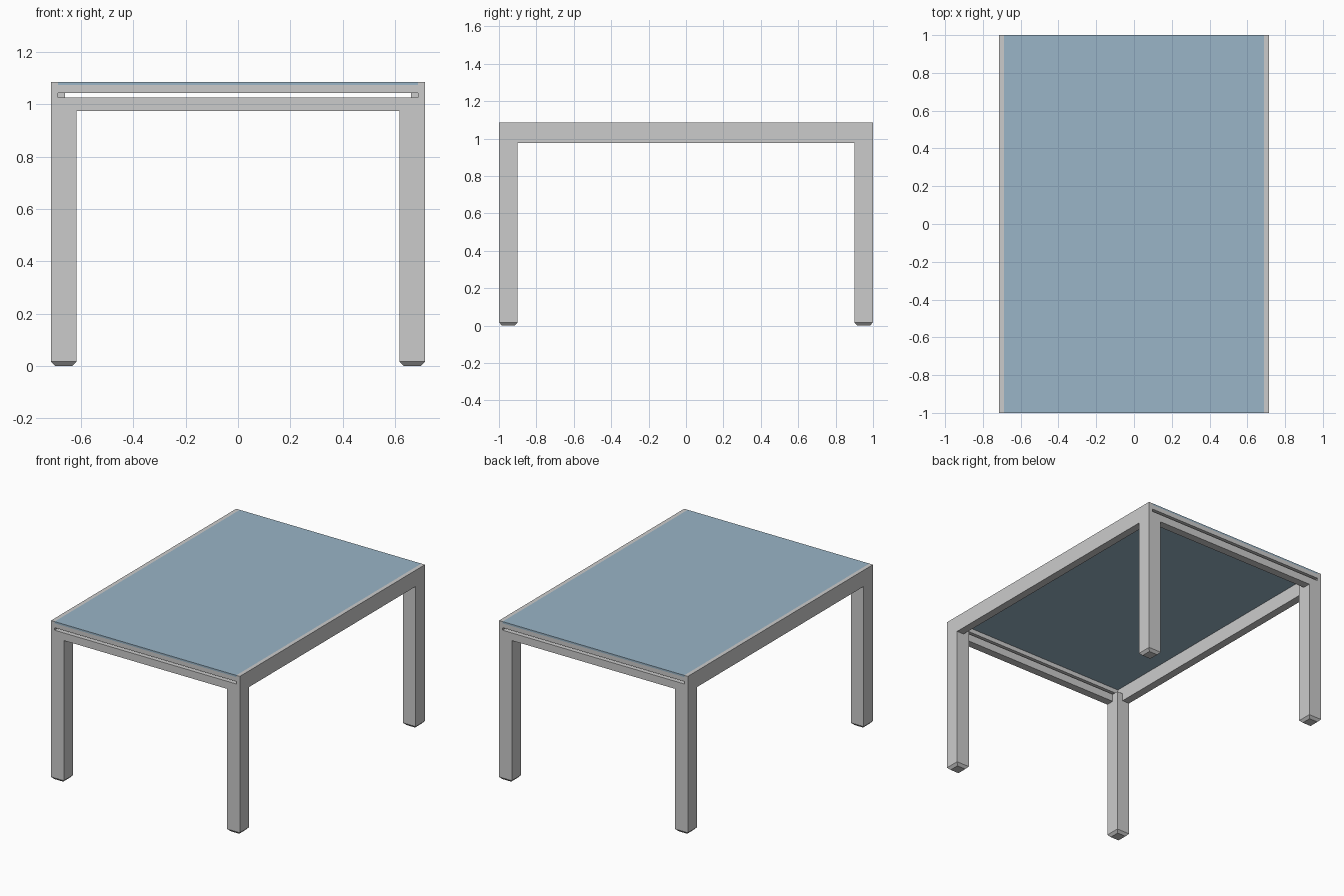
import bpy, bmesh

if "Cube" in bpy.data.objects:
    bpy.data.objects.remove(bpy.data.objects["Cube"])

# Main sizes
HX, HY, TOP = 0.714, 1.0, 1.086     # outer half width, half length, height
RAIL = 0.054                        # rail thickness
IX, IY = HX - RAIL, HY - RAIL       # inner faces of the rails
LX, LY = 0.617, 0.90                # inner faces of the legs
GX, GZ = 0.687, 1.074               # glass half width and underside
APRON = 0.975                       # underside of the rails
S0, S1 = 1.027, 1.044               # slot in the end rails
FOOT, CHAMFER = 0.017, 0.016


def box(name, lo, hi):
    bm = bmesh.new()
    bmesh.ops.create_cube(bm, size=1.0)
    for v in bm.verts:
        v.co = [lo[i] if v.co[i] < 0 else hi[i] for i in range(3)]
    mesh = bpy.data.meshes.new(name)
    bm.to_mesh(mesh)
    bm.free()
    ob = bpy.data.objects.new(name, mesh)
    bpy.context.collection.objects.link(ob)
    return ob


def mirror(ob, x, y):
    m = ob.modifiers.new("Mirror", 'MIRROR')
    m.use_axis = (x, y, False)
    m.use_mirror_merge = False


def cut(ob, cutter):
    m = ob.modifiers.new("Cut", 'BOOLEAN')
    m.operation = 'DIFFERENCE'
    m.solver = 'EXACT'
    m.object = cutter
    cutter.hide_render = True
    cutter.hide_set(True)


# Glass panel lying flush between the long rails
glass = box("glass_top", (-GX, -HY, GZ), (GX, HY, TOP))
mat = bpy.data.materials.new("blue_glass")
mat.diffuse_color = (0.32, 0.46, 0.57, 1)
mat.use_nodes = True
mat.node_tree.nodes["Principled BSDF"].inputs["Base Color"].default_value = mat.diffuse_color
glass.data.materials.append(mat)

# Long side rails: rebated for the glass, notched at both ends for the slot
rails = box("side_rails", (IX, -HY, APRON), (HX, HY, TOP))
cut(rails, box("glass_rebate_cutter", (0.6, -1.1, GZ), (GX, 1.1, 1.2)))
slot = box("slot_cutter", (0.6, IY, S0), (GX, 1.1, S1))
mirror(slot, False, True)
cut(rails, slot)
mirror(rails, True, False)

# End rails, split by the slot into a lower rail and a thin upper bar
mirror(box("end_rails", (-IX, IY, APRON), (IX, HY, S0)), False, True)
mirror(box("end_upper_bars", (-IX, IY, S1), (IX, HY, GZ)), False, True)

# Legs with a chamfered foot, and the inner corner blocks above them
mirror(box("legs", (LX, LY, FOOT), (HX, HY, APRON)), True, True)
feet = box("feet", (LX, LY, 0), (HX, HY, FOOT))
for v in feet.data.vertices:
    if v.co.z < FOOT / 2:
        v.co.x += CHAMFER if v.co.x < (LX + HX) / 2 else -CHAMFER
        v.co.y += CHAMFER if v.co.y < (LY + HY) / 2 else -CHAMFER
mirror(feet, True, True)
mirror(box("corner_blocks", (LX, LY, APRON), (IX, IY, S0)), True, True)
